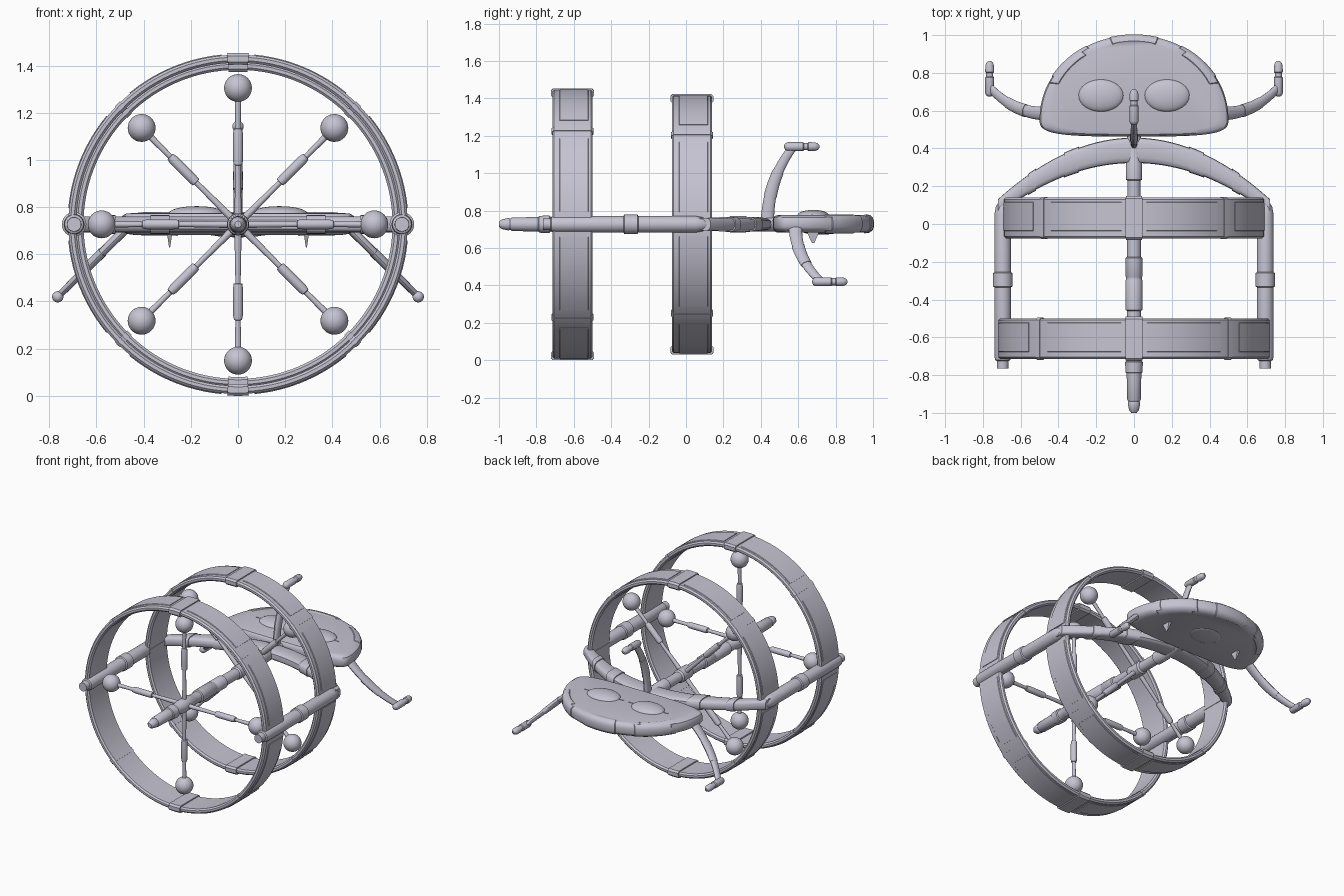
import bpy, bmesh, math
from math import sin, cos, pi, radians
from mathutils import Vector, Matrix

if "Cube" in bpy.data.objects:
    bpy.data.objects.remove(bpy.data.objects["Cube"])

CZ = 0.727  # height of the main axis
COLOUR = (0.56, 0.55, 0.64, 1)
hull_grey = bpy.data.materials.new("hull_lavender_grey")
hull_grey.use_nodes = True
hull_grey.diffuse_color = COLOUR
bsdf = hull_grey.node_tree.nodes["Principled BSDF"]
bsdf.inputs["Base Color"].default_value = COLOUR
bsdf.inputs["Roughness"].default_value = 0.6
parts = []


def finish(name, bm, matrix=Matrix()):
    bmesh.ops.recalc_face_normals(bm, faces=bm.faces)
    mesh = bpy.data.meshes.new(name)
    bm.to_mesh(mesh)
    bm.free()
    mesh.transform(matrix)
    mesh.materials.append(hull_grey)
    ob = bpy.data.objects.new(name, mesh)
    bpy.context.collection.objects.link(ob)
    parts.append(ob)
    return ob


def loft_mesh(sections, closed=False):
    """Bridge equal loops of points; cap the ends unless closed."""
    bm = bmesh.new()
    loops = [[bm.verts.new(p) for p in s] for s in sections]
    n = len(loops[0])
    pairs = list(zip(loops, loops[1:])) + ([(loops[-1], loops[0])] if closed else [])
    for a, b in pairs:
        for i in range(n):
            j = (i + 1) % n
            bm.faces.new((a[i], a[j], b[j], b[i]))
    if not closed:
        bm.faces.new(loops[0])
        bm.faces.new(loops[-1])
    return bm


def loft(name, sections, closed=False, matrix=Matrix()):
    return finish(name, loft_mesh(sections, closed), matrix)


def lathe(name, profile, matrix=Matrix(), segs=24):
    """Turn (y, radius) points round the y axis."""
    angles = [2 * pi * i / segs for i in range(segs)]
    loft(name, [[(r * cos(a), y, r * sin(a)) for a in angles] for y, r in profile], matrix=matrix)


def sector(name, r0, r1, y0, y1, a0, a1, bevel=0.003, full=False):
    """Bevelled band round the main axis; angles in degrees."""
    b = bevel
    prof = [(r0, y0 + b), (r0 + b, y0), (r1 - b, y0), (r1, y0 + b),
            (r1, y1 - b), (r1 - b, y1), (r0 + b, y1), (r0, y1 - b)]
    steps = max(3, int((a1 - a0) / 3))
    angles = [radians(a0 + (a1 - a0) * i / steps) for i in range(steps + (not full))]
    loft(name, [[(r * cos(a), y, r * sin(a)) for r, y in prof] for a in angles],
         full, Matrix.Translation((0, 0, CZ)))


def ball(name, centre, radii):
    bm = bmesh.new()
    bmesh.ops.create_uvsphere(bm, u_segments=32, v_segments=16, radius=1)
    finish(name, bm, Matrix.Translation(centre) @ Matrix.Diagonal((*radii, 1)))


# Two large rings with clamps and raised outer panels
for label, yc, r in (("rear", -0.607, 0.719), ("front", 0.032, 0.689)):
    y0, y1 = yc - 0.108, yc + 0.108
    sector(label + "_ring", r - 0.034, r, y0, y1, 0, 360, 0.01, True)
    for k in range(8):
        mid = 45 * k + 22.5
        sector(label + "_ring_panel", r - 0.01, r + 0.004, yc - 0.07, yc + 0.085, mid - 17, mid + 17)
        half = 3.6 if k % 4 == 2 else 1.2
        grow = 0.008 if k % 4 == 2 else 0.004
        sector(label + "_ring_clamp", r - 0.034 - grow, r + grow, y0 - grow, y1 + grow,
               45 * k - half, 45 * k + half, 0.012)

# Spokes carrying spheres: upright cross at the rear, diagonal cross in front
spoke = [(0.0, 0.016), (0.1, 0.014), (0.25, 0.011), (0.252, 0.019), (0.275, 0.021),
         (0.385, 0.021), (0.405, 0.017), (0.407, 0.011), (0.54, 0.014)]
for label, yc, start in (("rear", -0.607, 0), ("front", 0.032, 45)):
    for k in range(4):
        a = radians(start + 90 * k)
        d = Vector((cos(a), 0, sin(a)))
        hub = Vector((0, yc, CZ))
        turn = d.to_track_quat('Y', 'Z').to_matrix().to_4x4()
        lathe(label + "_spoke", spoke, Matrix.Translation(hub) @ turn, 16)
        ball(label + "_spoke_sphere", hub + d * 0.578, (0.059,) * 3)

# Central shaft along the axis
lathe("central_shaft", [
    (-1.0, 0.014), (-0.985, 0.026), (-0.95, 0.033), (-0.94, 0.03), (-0.93, 0.036), (-0.79, 0.039),
    (-0.785, 0.045), (-0.73, 0.047), (-0.725, 0.039), (-0.68, 0.039), (-0.66, 0.046), (-0.55, 0.046),
    (-0.53, 0.037), (-0.46, 0.037), (-0.455, 0.045), (-0.3, 0.045), (-0.295, 0.042), (-0.28, 0.042),
    (-0.275, 0.045), (-0.18, 0.045), (-0.175, 0.037), (-0.03, 0.037), (-0.02, 0.045), (0.08, 0.045),
    (0.09, 0.035), (0.23, 0.035), (0.235, 0.043), (0.32, 0.043), (0.33, 0.038), (0.5, 0.038)],
    Matrix.Translation((0, 0, CZ)))

# Side tubes joining the rings
side_tube = [(-0.765, 0.024), (-0.765, 0.03), (-0.725, 0.031), (-0.72, 0.04), (-0.7, 0.044),
             (-0.335, 0.044), (-0.33, 0.052), (-0.26, 0.052), (-0.255, 0.044), (0.05, 0.044),
             (0.09, 0.037), (0.12, 0.02)]
for side in (-1, 1):
    lathe("side_tube", side_tube, Matrix.Translation((side * 0.695, 0, CZ)))


# Crescent wing between the side tubes and the bridge
def wing_section(x, grow=0.0):
    u = abs(x) / 0.71
    yc = 0.39 - 0.29 * u * u
    w, h = 0.067 - 0.027 * u * u + grow, 0.034 + grow
    pts = []
    for i in range(16):
        c, s = cos(pi * i / 8), sin(pi * i / 8)
        pts.append((x, yc + w * math.copysign(abs(c) ** 0.6, c), CZ + h * math.copysign(abs(s) ** 0.6, s)))
    return pts


def wing_piece(name, x0, x1, steps, grow=0.0):
    loft(name, [wing_section(x0 + (x1 - x0) * i / steps, grow) for i in range(steps + 1)])


wing_piece("crescent_wing", -0.72, 0.72, 36)
for side in (-1, 1):
    wing_piece("wing_collar", side * 0.29, side * 0.37, 4, 0.006)
    wing_piece("wing_outer_collar", side * 0.52, side * 0.56, 3, 0.006)

# Bridge hull: rounded front, nearly flat back
outline = []
for i in range(72):
    c, s = cos(2 * pi * i / 72), sin(2 * pi * i / 72)
    if s >= 0:
        outline.append((0.5 * c, 0.56 + 0.44 * s))
    else:
        outline.append((0.5 * math.copysign(abs(c) ** 0.55, c), 0.56 - 0.097 * abs(s) ** 0.55))
levels = [(0.682, 0.88), (0.686, 0.93), (0.697, 0.98), (0.712, 1.0), (0.745, 1.0),
          (0.762, 0.985), (0.772, 0.95), (0.776, 0.88)]
bm = loft_mesh([[(x * k, 0.7 + (y - 0.7) * k, z) for x, y in outline] for z, k in levels])
bmesh.ops.recalc_face_normals(bm, faces=bm.faces)
bm.faces.ensure_lookup_table()
# Raised blocks on the rounded edge
for lo, hi in ((75, 105), (28, 58), (122, 152)):
    block = []
    for f in bm.faces:
        m = f.calc_center_median()
        if len(f.verts) == 4 and lo < math.degrees(math.atan2((m.y - 0.56) / 0.44, m.x / 0.5)) < hi:
            block.append(f)
    bmesh.ops.inset_region(bm, faces=block, thickness=0.004, depth=0.004)
finish("bridge_hull", bm)

# Domes, sensor strips and belly details
ball("belly_dome", (0, 0.72, 0.684), (0.11, 0.09, 0.012))
for side in (-1, 1):
    x = side * 0.175
    ball("bridge_dome", (x, 0.68, 0.772), (0.12, 0.086, 0.032))
    bm = bmesh.new()
    bmesh.ops.create_cube(bm, size=1)
    finish("dome_strip", bm, Matrix.Translation((x, 0.675, 0.775)) @ Matrix.Diagonal((0.31, 0.006, 0.008, 1)))
    fin = [[(side * 0.29 + dx * k, 0.68 + dy * k, z) for dx, dy in ((-1, -3.2), (1, -3.2), (1, 3), (-1, 3))]
           for z, k in ((0.69, 0.011), (0.66, 0.007), (0.628, 0.002))]
    loft("belly_fin", fin)


# Three swept arms with pods at their tips
def arm_sections(t0, t1, steps, grow=0.0):
    p0, p1, p2 = Vector((0, -0.02)), Vector((0.005, 0.22)), Vector((0.145, 0.392))
    out = []
    for i in range(steps + 1):
        t = t0 + (t1 - t0) * i / steps
        p = p0 * (1 - t) ** 2 + p1 * 2 * t * (1 - t) + p2 * t * t
        d = ((p1 - p0) * (1 - t) + (p2 - p1) * t).normalized()
        w, h = 0.036 - 0.014 * t + grow, 0.02 - 0.006 * t + grow
        out.append([(h * sin(a), p.x + d.y * w * cos(a), p.y - d.x * w * cos(a))
                    for a in (pi * k / 8 for k in range(16))])
    return out


pod = [(0.09, 0.008), (0.096, 0.018), (0.108, 0.024), (0.19, 0.024), (0.195, 0.019), (0.215, 0.019),
       (0.22, 0.024), (0.255, 0.023), (0.27, 0.017), (0.278, 0.007)]
for label, place, turn in (("upper", (0, 0.435, 0.757), 0),
                           ("left", (0.492, 0.585, 0.692), 135),
                           ("right", (-0.492, 0.585, 0.692), -135)):
    m = Matrix.Translation(place) @ Matrix.Rotation(radians(turn), 4, 'Y')
    loft(label + "_arm", arm_sections(0, 1, 16), matrix=m)
    loft(label + "_arm_collar", arm_sections(0.3, 0.62, 6, 0.003), matrix=m)
    lathe(label + "_arm_pod", pod, m @ Matrix.Translation((0, 0, 0.385)), 20)

# Smooth shading with crisp edges
bpy.ops.object.select_all(action='DESELECT')
for ob in parts:
    ob.select_set(True)
bpy.context.view_layer.objects.active = parts[0]
bpy.ops.object.shade_smooth_by_angle(angle=radians(35))
